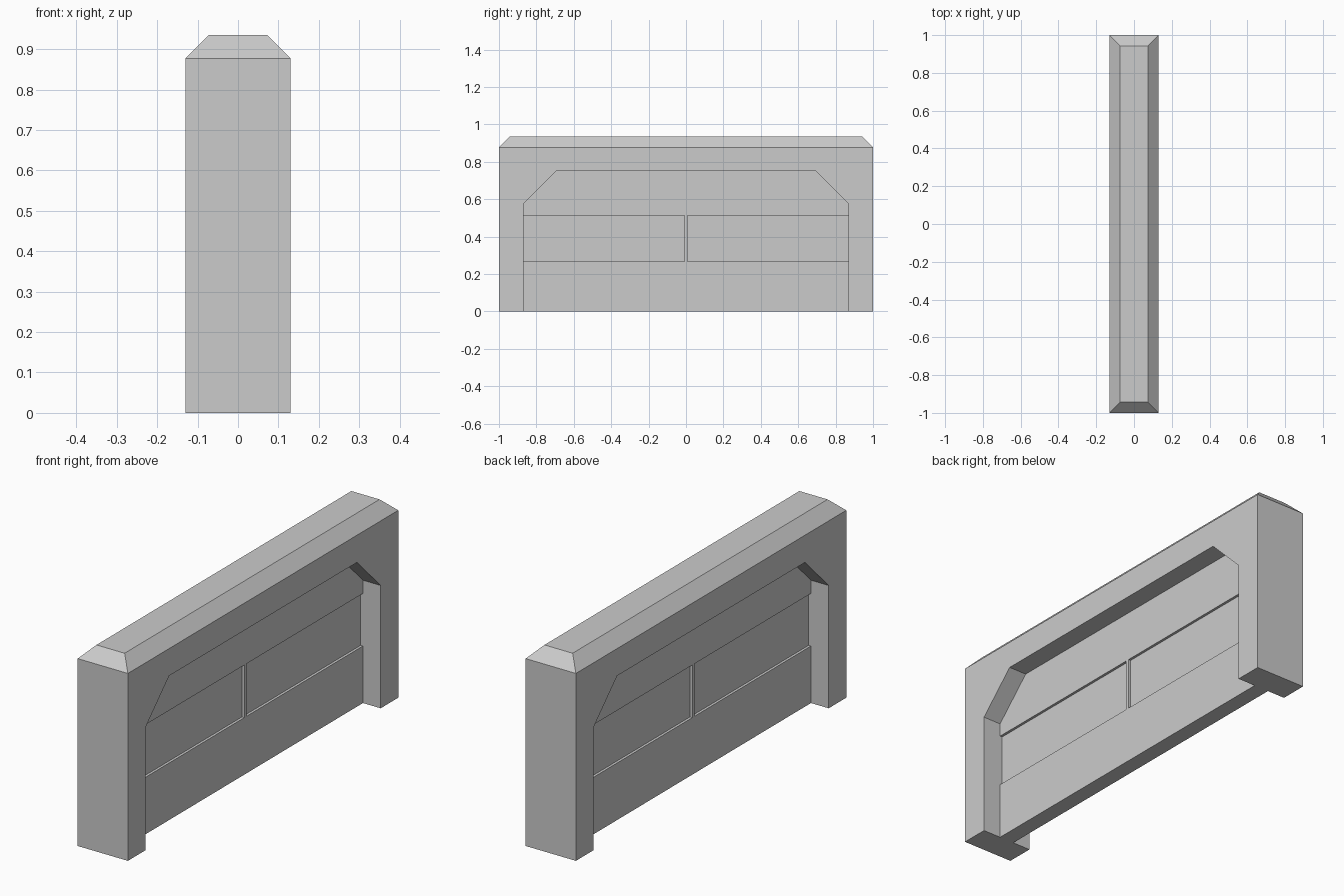
import bpy, bmesh

if "Cube" in bpy.data.objects:
    bpy.data.objects.remove(bpy.data.objects["Cube"])

HALF_T = 0.13      # half thickness of the wall
PANEL_X = 0.038    # half thickness of the raised panels
PANE_X = 0.026     # half thickness of the sunken panes
W, SPRING, CROWN_W, CROWN = 0.87, 0.575, 0.695, 0.75   # opening
LOW, HIGH = 0.267, 0.513                               # pane band


def prism(name, profile, half, finish=None):
    """Extrude a (y, z) profile symmetrically along x."""
    bm = bmesh.new()
    face = bm.faces.new([bm.verts.new((-half, y, z)) for y, z in profile])
    ext = bmesh.ops.extrude_face_region(bm, geom=[face], use_keep_orig=True)
    verts = [g for g in ext["geom"] if isinstance(g, bmesh.types.BMVert)]
    bmesh.ops.translate(bm, verts=verts, vec=(2 * half, 0, 0))
    bmesh.ops.recalc_face_normals(bm, faces=bm.faces)
    if finish:
        finish(bm)
    me = bpy.data.meshes.new(name)
    bm.to_mesh(me)
    bm.free()
    ob = bpy.data.objects.new(name, me)
    bpy.context.collection.objects.link(ob)
    return ob


def rect(y0, y1, z0, z1):
    return [(y0, z0), (y1, z0), (y1, z1), (y0, z1)]


def bevelled_cap(bm):
    """Raise the top face into a sloped coping."""
    bm.normal_update()
    top = max(bm.faces, key=lambda f: f.calc_center_median().z)
    res = bmesh.ops.extrude_discrete_faces(bm, faces=[top])
    new = res["faces"][0]
    bmesh.ops.remove_doubles(bm, verts=bm.verts, dist=1e-7)
    return new


def coping(bm):
    top = max(bm.faces, key=lambda f: f.calc_center_median().z)
    ext = bmesh.ops.extrude_face_region(bm, geom=[top])
    for v in (g for g in ext["geom"] if isinstance(g, bmesh.types.BMVert)):
        v.co.x *= 0.073 / HALF_T
        v.co.y *= 0.943
        v.co.z = 0.935
    # Remove the covered face if it was kept
    if top.is_valid:
        bmesh.ops.delete(bm, geom=[top], context='FACES_ONLY')
    bmesh.ops.recalc_face_normals(bm, faces=bm.faces)


# Frame with an angular opening and a bevelled top
opening = [(W, 0), (W, SPRING), (CROWN_W, CROWN),
           (-CROWN_W, CROWN), (-W, SPRING), (-W, 0)]
prism("frame", [(-1, 0), (-1, 0.8775), (1, 0.8775), (1, 0)] + opening,
      HALF_T, coping)

# Infill: raised panels above and below the pane band
prism("lower_panel", rect(-W, W, 0, LOW), PANEL_X)
prism("upper_panel", [(-W, HIGH), (W, HIGH)] + opening[1:5], PANEL_X)

# Sunken panes either side of a narrow divider
prism("divider", rect(-0.008, 0.008, LOW, HIGH), PANEL_X)
for side, y0, y1 in (("left", -W, -0.008), ("right", 0.008, W)):
    prism(side + "_pane", rect(y0, y1, LOW, HIGH), PANE_X)
